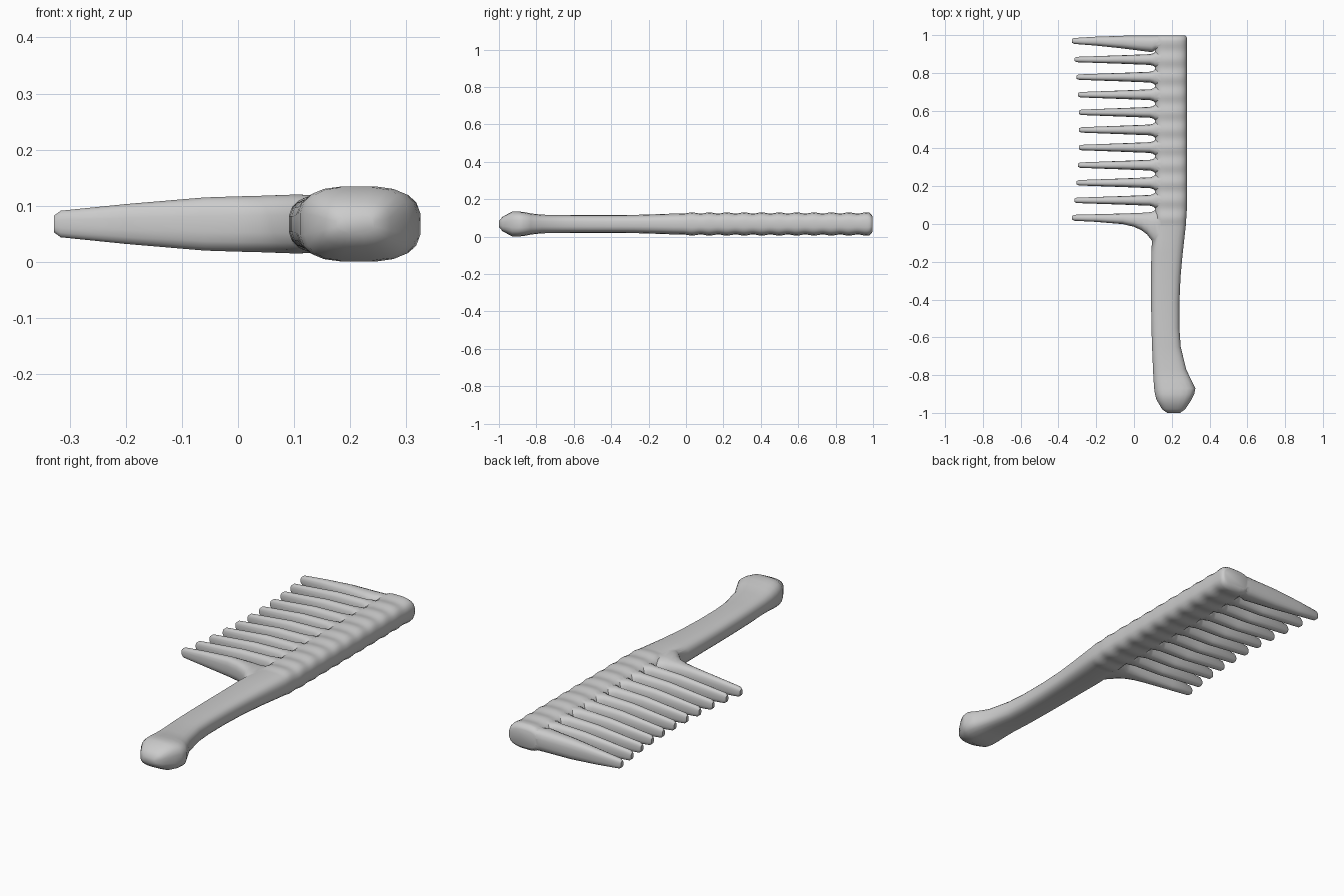
import bpy, bmesh, math

ZC = 0.0675          # mid-plane height of the comb
FIRST, PITCH, COUNT = 0.032, 0.0932, 11


def loft(name, sections, along="y", n=20, power=3.0):
    """Skin rounded-box rings; a section is (station, low, high, half height)."""
    bm = bmesh.new()
    rings = []
    for s, lo, hi, hz in sections:
        ring = []
        for i in range(n):
            a = 2 * math.pi * (i + 0.5) / n
            c, d = math.cos(a), math.sin(a)
            u = math.copysign(abs(c) ** (2 / power), c)
            w = math.copysign(abs(d) ** (2 / power), d)
            p = (lo + hi) / 2 + u * (hi - lo) / 2
            z = ZC + w * hz
            ring.append(bm.verts.new((p, s, z) if along == "y" else (s, p, z)))
        rings.append(ring)
    for r0, r1 in zip(rings, rings[1:]):
        for i in range(n):
            j = (i + 1) % n
            bm.faces.new((r0[i], r0[j], r1[j], r1[i]))
    bm.faces.new(rings[0])
    bm.faces.new(rings[-1])
    bmesh.ops.recalc_face_normals(bm, faces=bm.faces)
    mesh = bpy.data.meshes.new(name)
    bm.to_mesh(mesh)
    bm.free()
    ob = bpy.data.objects.new(name, mesh)
    bpy.context.scene.collection.objects.link(ob)
    return ob


# handle with its end knob
body = [(-1.0, 0.175, 0.245, 0.016), (-0.98, 0.148, 0.272, 0.040),
        (-0.93, 0.118, 0.305, 0.066), (-0.90, 0.110, 0.320, 0.0675),
        (-0.87, 0.106, 0.326, 0.065), (-0.83, 0.103, 0.306, 0.057),
        (-0.77, 0.100, 0.277, 0.050), (-0.65, 0.095, 0.248, 0.049),
        (-0.55, 0.092, 0.241, 0.048), (-0.42, 0.090, 0.241, 0.048),
        (-0.28, 0.090, 0.247, 0.049), (-0.15, 0.091, 0.259, 0.053),
        (-0.07, 0.096, 0.268, 0.056)]

# rippled spine, one swell per tooth
steps = 8 * COUNT
for k in range(steps + 1):
    y = -0.015 + k * 0.995 / steps
    ripple = 0.5 + 0.5 * math.cos(2 * math.pi * (y - FIRST) / PITCH)
    right = 0.282 - 0.010 * max(0, 0.1 - y) / 0.15
    body.append((y, 0.110, right, 0.0565 + 0.006 * ripple))
body += [(0.992, 0.113, 0.279, 0.051), (0.998, 0.125, 0.270, 0.040)]
comb = loft("comb", body)

# teeth, tips following a shallow arc
teeth = []
for i in range(COUNT):
    y = FIRST + i * PITCH
    tip = -0.290 - 0.038 * ((i - 5) / 5) ** 2
    if i == 0:            # inner end tooth sweeping into the handle
        secs = [(tip, 0.024, 0.043, 0.015), (tip + 0.012, 0.017, 0.049, 0.024),
                (-0.2, 0.011, 0.052, 0.036), (-0.06, -0.001, 0.056, 0.048),
                (0.0, -0.015, 0.058, 0.050), (0.04, -0.034, 0.060, 0.051),
                (0.07, -0.057, 0.062, 0.052), (0.095, -0.090, 0.065, 0.053),
                (0.112, -0.115, 0.076, 0.053), (0.16, -0.125, 0.076, 0.050)]
    elif i == COUNT - 1:  # outer end tooth flush with the spine end
        secs = [(tip, 0.960, 0.980, 0.015), (tip + 0.012, 0.953, 0.985, 0.024),
                (-0.2, 0.944, 0.992, 0.036), (-0.06, 0.929, 0.997, 0.048),
                (0.04, 0.916, 0.999, 0.051), (0.095, 0.909, 0.999, 0.053),
                (0.112, 0.920, 0.999, 0.053), (0.22, 0.930, 0.996, 0.050)]
    else:
        secs = [(x, y - h, y + h, hz) for x, h, hz in (
            (tip, 0.009, 0.015), (tip + 0.012, 0.0145, 0.025),
            (-0.06, 0.023, 0.048), (0.085, 0.029, 0.052),
            (0.102, 0.034, 0.053), (0.114, 0.044, 0.053), (0.16, 0.044, 0.050))]
    teeth.append(loft("tooth", secs, "x", 16, 2.7))

# fuse the teeth with the spine
bpy.context.view_layer.objects.active = comb
for t in teeth:
    m = comb.modifiers.new("fuse", "BOOLEAN")
    m.operation, m.solver, m.object = "UNION", "EXACT", t
    bpy.ops.object.modifier_apply(modifier=m.name)
    bpy.data.objects.remove(t)

comb.select_set(True)
bpy.ops.object.shade_smooth_by_angle(angle=math.radians(40))
